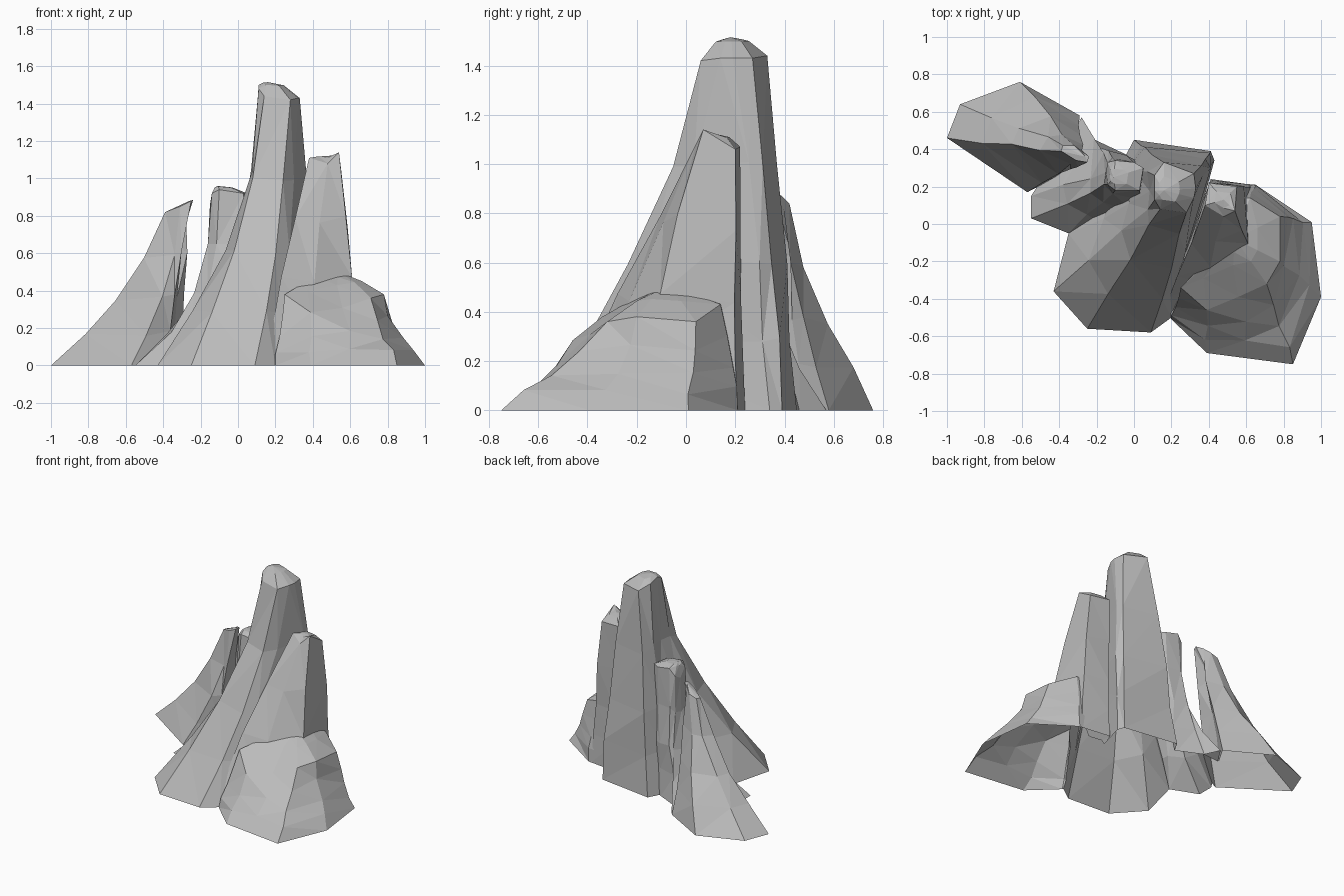
import bpy
import bmesh
import random
from mathutils import Vector

random.seed(4)
LEVELS = (0, .2, .42, .7, 1)
ROUGHNESS = .013

cube = bpy.data.objects.get("Cube")
if cube:
    bpy.data.objects.remove(cube, do_unlink=True)

stone = bpy.data.materials.new("grey_stone")
stone.use_nodes = True
stone.diffuse_color = (.5, .5, .5, 1)
shader = next(n for n in stone.node_tree.nodes if n.type == 'BSDF_PRINCIPLED')
shader.inputs["Base Color"].default_value = stone.diffuse_color
shader.inputs["Roughness"].default_value = .9


def make_spire(name, corners, peak, depth, lift=.8):
    """Loft a faceted rock: each corner is (foot x, y, top x, y, z, flare)."""
    bm = bmesh.new()
    rings = [[bm.verts.new((c[0], c[1], -depth)) for c in corners]]
    for level in LEVELS:
        ring = []
        for fx, fy, tx, ty, tz, flare in corners:
            spread = (1 - level) ** flare
            spot = Vector((tx + (fx - tx) * spread, ty + (fy - ty) * spread, tz * level))
            if 0 < level < 1:
                spot += Vector([random.uniform(-ROUGHNESS, ROUGHNESS) for _ in "xyz"])
            ring.append(bm.verts.new(spot))
        rings.append(ring)
    # Bevelled crown that closes on the peak
    peak = Vector(peak)
    crown = []
    for v in rings[-1]:
        spot = v.co.lerp(peak, .5)
        spot.z = v.co.z + (peak.z - v.co.z) * lift
        crown.append(bm.verts.new(spot))
    rings.append(crown)
    count = len(corners)
    for low, high in zip(rings, rings[1:]):
        for i in range(count):
            j = (i + 1) % count
            bm.faces.new((low[i], low[j], high[j], high[i]))
    tip = bm.verts.new(peak)
    for i in range(count):
        bm.faces.new((crown[i], crown[(i + 1) % count], tip))
    bm.faces.new(list(reversed(rings[0])))
    bmesh.ops.triangulate(bm, faces=bm.faces)
    bmesh.ops.recalc_face_normals(bm, faces=bm.faces)
    mesh = bpy.data.meshes.new(name)
    bm.to_mesh(mesh)
    bm.free()
    mesh.materials.append(stone)
    obj = bpy.data.objects.new(name, mesh)
    bpy.context.scene.collection.objects.link(obj)
    return obj


# Tall central spire
main_spire = make_spire("rock_formation", [
    (-.43, -.36, .11, .13, 1.48, 2),
    (-.25, -.56, .14, .08, 1.44, 1.65),
    (.09, -.58, .28, .06, 1.42, 1.4),
    (.2, -.5, .32, .14, 1.43, 1.4),
    (.43, .34, .33, .19, 1.43, .6),
    (.41, .39, .32, .27, 1.43, .75),
    (0, .45, .16, .33, 1.44, .9),
    (-.08, .3, .11, .26, 1.48, 1.2),
    (-.35, -.05, .11, .18, 1.5, 2.2),
], (.16, .18, 1.515), .1)

# Shorter spire on the left side
side_spire = make_spire("side_spire", [
    (.15, -.52, .38, .1, 1.11, .95),
    (.36, -.43, .48, .04, 1.08, 1.05),
    (.62, -.17, .54, .07, 1.14, .6),
    (.63, .21, .55, .2, 1.06, .5),
    (.41, .24, .4, .22, 1.07, .8),
], (.48, .13, 1.12), .13)

# Broad boulder sloping down from the foot of the side spire
boulder = make_spire("boulder", [
    (.18, -.44, .4, -.18, .47, 1),
    (.2, -.51, .25, -.34, .38, .8),
    (.39, -.69, .37, -.29, .4, .75),
    (.62, -.72, .53, -.22, .43, .85),
    (.85, -.75, .71, -.32, .36, 1.1),
    (1, -.39, .78, -.2, .38, 1.6),
    (.95, .01, .78, .04, .36, 1.4),
    (.65, .21, .62, .14, .43, 1),
    (.41, .23, .41, .14, .45, 1),
], (.54, -.08, .5), .16, .6)

# Small spire on the right side
small_spire = make_spire("small_spire", [
    (-.55, .15, -.15, .28, .86, 2.7),
    (-.55, .03, -.14, .21, .92, 2.7),
    (-.35, -.05, -.1, .18, .94, 2.2),
    (0, -.1, .03, .18, .92, 1.5),
    (.1, .3, .05, .3, .92, 1),
    (-.06, .38, 0, .33, .92, 1),
    (-.23, .46, -.1, .34, .94, 2),
    (-.28, .57, -.14, .33, .89, 3),
], (-.11, .25, .96), .19)

# Leaning outer fin
fin = make_spire("fin", [
    (-1, .46, -.39, .39, .82, 1.5),
    (-.57, .17, -.31, .34, .85, 1.7),
    (-.36, .28, -.25, .33, .88, .45),
    (-.36, .46, -.24, .36, .885, .5),
    (-.29, .58, -.28, .39, .87, 1.5),
    (-.61, .76, -.32, .42, .84, 1.4),
    (-.93, .64, -.38, .42, .82, 1.5),
], (-.26, .36, .88), .22, .5)

# Weld every part into one skin
parts = [side_spire, boulder, small_spire, fin]
for part in parts:
    part.hide_render = True
    weld = main_spire.modifiers.new("weld_" + part.name, 'BOOLEAN')
    weld.operation = 'UNION'
    weld.solver = 'EXACT'
    weld.object = part
bpy.context.view_layer.update()
graph = bpy.context.evaluated_depsgraph_get()
welded = bpy.data.meshes.new_from_object(main_spire.evaluated_get(graph))
main_spire.modifiers.clear()
main_spire.data = welded
for part in parts:
    bpy.data.objects.remove(part, do_unlink=True)

# Trim at ground level, leaving the underside open and hollow
bm = bmesh.new()
bm.from_mesh(welded)
bmesh.ops.bisect_plane(bm, geom=bm.verts[:] + bm.edges[:] + bm.faces[:],
                       plane_co=(0, 0, 0), plane_no=(0, 0, 1), clear_inner=True)
for face in bm.faces:
    face.smooth = False
    face.material_index = 0
bm.to_mesh(welded)
bm.free()
